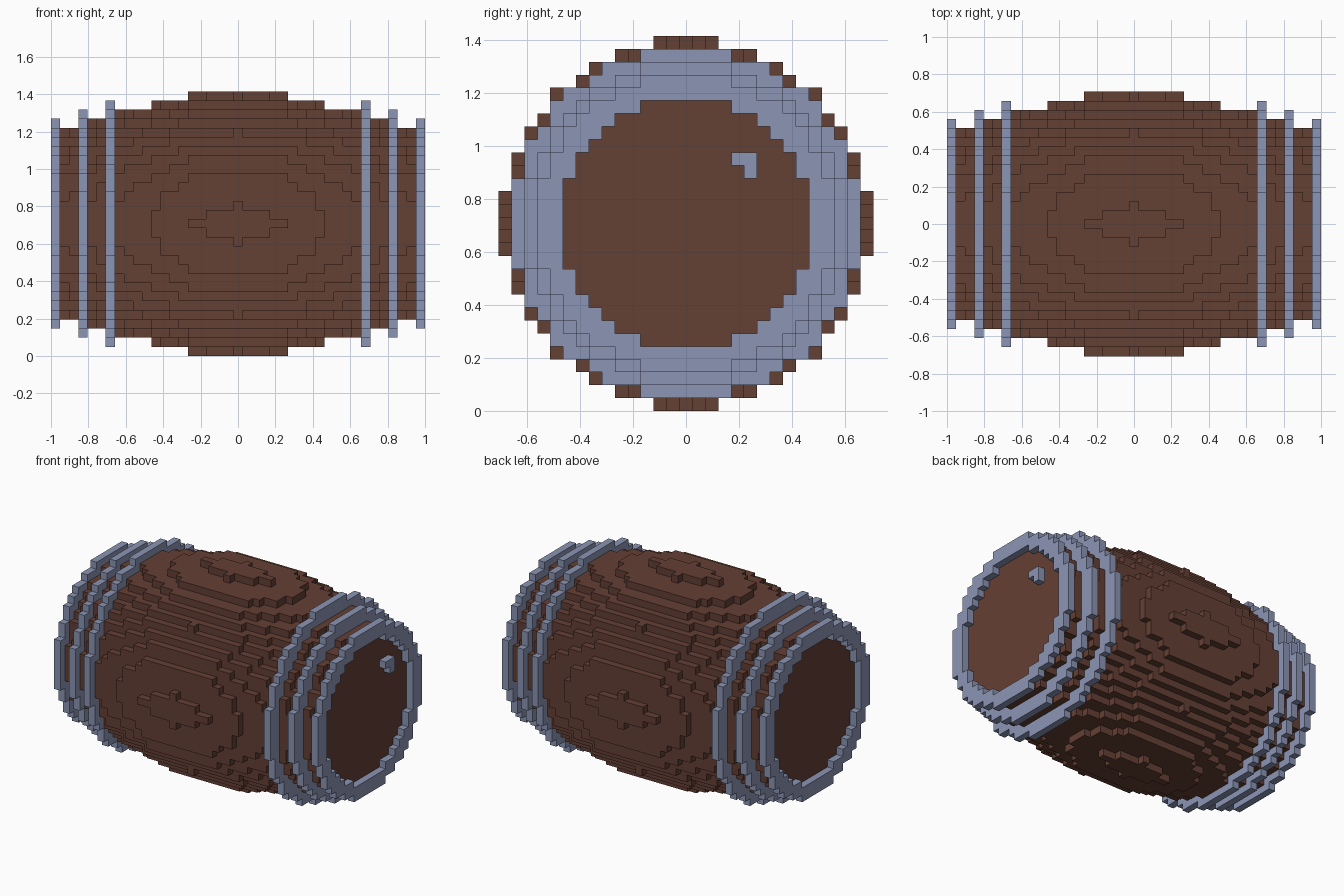
import bpy
import bmesh
from mathutils import Vector

if "Cube" in bpy.data.objects:
    bpy.data.objects.remove(bpy.data.objects["Cube"])

V = 2 / 41            # voxel size: barrel is 41 long, 29 wide and tall
CENTRE_Z = 14.5 * V

# squared stave radius (in voxels) by distance from the middle slice
STAVES = {0: 200, 1: 198, 2: 198, 3: 197, 4: 196, 5: 196, 6: 187, 7: 184, 8: 179,
          9: 172, 10: 168, 11: 162, 12: 157, 13: 150, 15: 137, 16: 128, 18: 113, 19: 106}
# hoop slice -> squared outer radius
HOOPS = {14: 182.25, 17: 156.25, 20: 132.25}
HEAD_R2 = 90.25       # recessed opening at each end


def material(name, colour):
    m = bpy.data.materials.new(name)
    m.diffuse_color = (*colour, 1)
    m.use_nodes = True
    m.node_tree.nodes["Principled BSDF"].inputs["Base Color"].default_value = m.diffuse_color
    return m


wood = material("dark_brown_wood", (0.127, 0.050, 0.034))
iron = material("blue_grey_iron", (0.258, 0.301, 0.462))


def disc(x, r2, hole=-1):
    return {(x, y, z) for y in range(-15, 16) for z in range(-15, 16)
            if hole < y * y + z * z <= r2}


# barrel body, hoops and end fitting as voxel sets
staves, hoops = set(), set()
for s in (-1, 1):
    for d, r2 in STAVES.items():
        staves |= disc(s * d, r2)
    for d, r2 in HOOPS.items():
        if d < 20:
            hoops |= disc(s * d, r2)
        else:
            hoops |= disc(s * d, r2, HEAD_R2)
fitting = {(20, 4, 5), (20, 5, 5), (20, 5, 4)}
solid = staves | hoops | fitting


def build(name, cells, mat):
    """Mesh only the exposed voxel faces of one part."""
    bm = bmesh.new()
    verts = {}

    def vert(p):
        k = tuple(round(c * 2) for c in p)
        if k not in verts:
            verts[k] = bm.verts.new((p[0] * V, p[1] * V, p[2] * V + CENTRE_Z))
        return verts[k]

    for c in sorted(cells):
        for axis in range(3):
            for sign in (-1, 1):
                n = Vector((0, 0, 0))
                n[axis] = sign
                if tuple(int(a + b) for a, b in zip(c, n)) in solid:
                    continue
                u = Vector((0, 0, 0))
                u[(axis + 1) % 3] = 0.5
                w = n.cross(u)
                mid = Vector(c) + n * 0.5
                bm.faces.new([vert(mid + a * u + b * w)
                              for a, b in ((-1, -1), (1, -1), (1, 1), (-1, 1))])
    me = bpy.data.meshes.new(name)
    bm.to_mesh(me)
    bm.free()
    me.materials.append(mat)
    ob = bpy.data.objects.new(name, me)
    bpy.context.collection.objects.link(ob)


build("barrel_staves", staves, wood)
build("barrel_hoops", hoops, iron)
build("end_fitting", fitting, iron)
